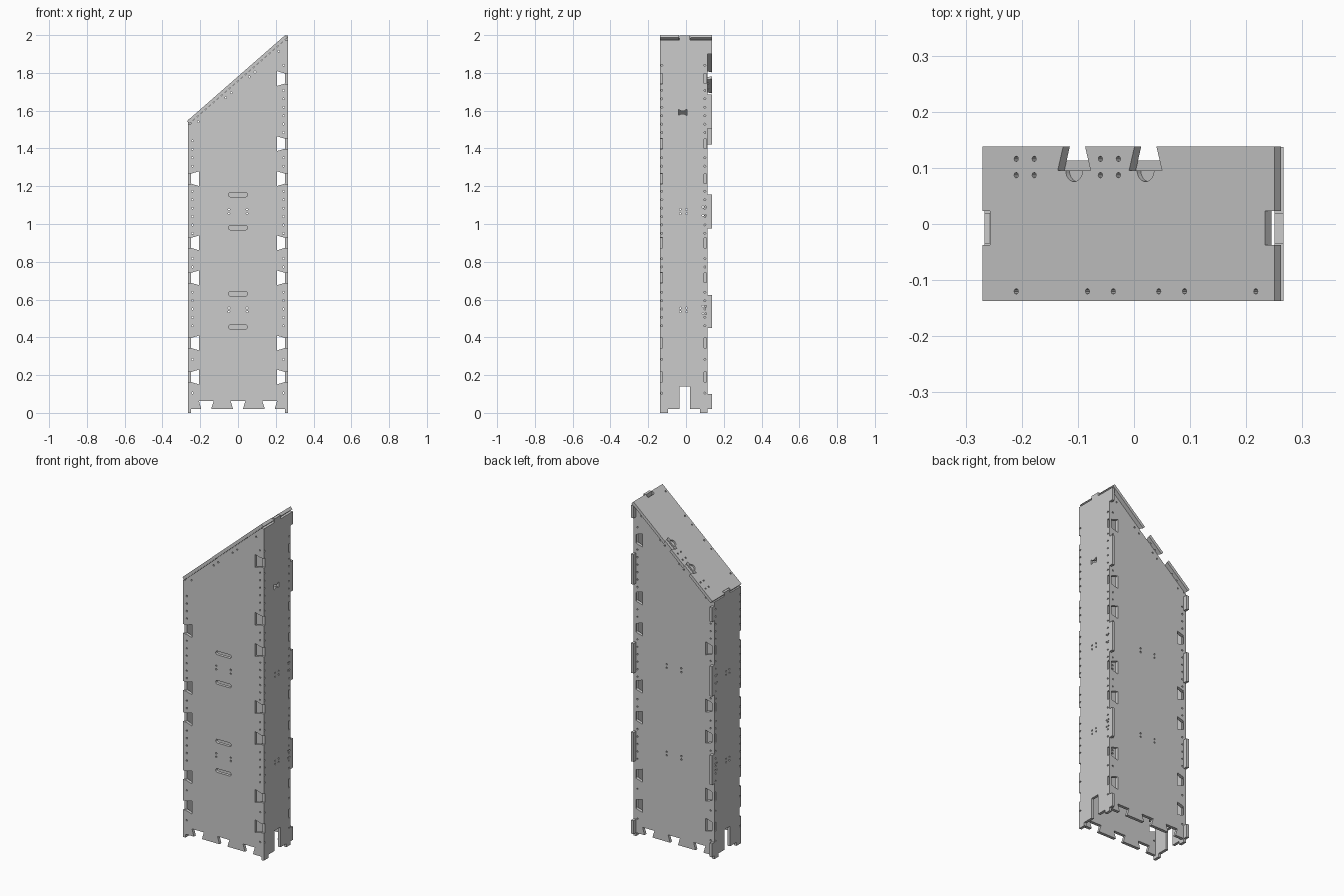
import bpy, bmesh
from math import cos, sin, pi, atan2
from mathutils import Vector as V, Matrix

if "Cube" in bpy.data.objects:
    bpy.data.objects.remove(bpy.data.objects["Cube"])

T = 0.018                      # board thickness
SLOPE = 0.875
ANG = atan2(SLOPE, 1)
C, S = cos(ANG), sin(ANG)
JOINTS = [0.19, 0.37, 0.715, 0.90, 1.24, 1.425, 1.77]


def dovetail(c, d, n, mouth=0.052, inner=0.078, depth=0.043):
    """Notch cut into an edge running along d, with n pointing inward."""
    c, d, n = V(c), V(d), V(n)
    return [c - d * mouth / 2, c - d * inner / 2 + n * depth,
            c + d * inner / 2 + n * depth, c + d * mouth / 2]


def hole(x, y, r=0.005):
    return [V((x + r * cos(i * pi / 4), y + r * sin(i * pi / 4))) for i in range(8)]


def rect(x0, x1, y0, y1):
    return [V(p) for p in ((x0, y0), (x1, y0), (x1, y1), (x0, y1))]


def stadium(z, half=0.04, r=0.011):
    pts = []
    for side, start in ((1, -pi / 2), (-1, pi / 2)):
        for i in range(9):
            a = start + pi * i / 8
            pts.append(V((side * half + r * cos(a), z + r * sin(a))))
    return pts


def board(name, outline, holes, origin, u, v, t=T):
    """Fill a flat profile with holes, give it thickness and stand it in place."""
    cu = bpy.data.curves.new(name + "_profile", 'CURVE')
    cu.dimensions, cu.fill_mode, cu.extrude = '2D', 'BOTH', t / 2
    for loop in [outline] + holes:
        pts = [V(p) for p in loop]
        pts = [p for i, p in enumerate(pts) if (p - pts[i - 1]).length > 1e-5]
        sp = cu.splines.new('POLY')
        sp.points.add(len(pts) - 1)
        for q, p in zip(sp.points, pts):
            q.co = (p.x, p.y, 0, 1)
        sp.use_cyclic_u = True
    tmp = bpy.data.objects.new(name + "_tmp", cu)
    bpy.context.collection.objects.link(tmp)
    bpy.context.view_layer.update()
    dg = bpy.context.evaluated_depsgraph_get()
    me = bpy.data.meshes.new_from_object(tmp.evaluated_get(dg))
    bpy.data.objects.remove(tmp)
    u, v = V(u), V(v)
    w = u.cross(v)
    M = Matrix((u, v, w)).transposed().to_4x4()
    M.translation = V(origin)
    bm = bmesh.new()
    bm.from_mesh(me)
    bmesh.ops.remove_doubles(bm, verts=bm.verts, dist=1e-5)
    bm.transform(M)
    bmesh.ops.recalc_face_normals(bm, faces=bm.faces)
    for f in bm.faces:
        f.smooth = False
    bm.to_mesh(me)
    bm.free()
    me.name = name
    ob = bpy.data.objects.new(name, me)
    bpy.context.collection.objects.link(ob)
    return ob


def screw_rows(columns, top, joints):
    """Small holes up the edges, skipping the joint notches."""
    out = []
    for i in range(40):
        z = 0.105 + i * 0.0445
        if z < top - 0.04 and all(abs(z - j) > 0.05 for j in joints):
            out += [hole(c, z) for c in columns]
    return out


# Front and back boards with sloped tops and dovetailed edges
def wide_outline():
    o = [V((-0.25, 0.02))]
    for x in (-0.168, 0, 0.168):
        o += dovetail((x, 0.02), (1, 0), (0, 1))
    o.append(V((0.25, 0.02)))
    for z in JOINTS:
        o += dovetail((0.25, z), (0, 1), (-1, 0))
    o += [V((0.25, 1.975)), V((-0.25, 1.975 - 0.5 * SLOPE))]
    for z in reversed(JOINTS[:5]):
        o += dovetail((-0.25, z), (0, -1), (1, 0))
    return o


wide_holes = screw_rows([0.241], 1.96, JOINTS) + screw_rows([-0.241], 1.5, JOINTS[:5])
wide_holes += [hole(x, z) for x in (-0.048, 0.048) for z in (0.535, 0.555, 1.055, 1.077)]
wide_holes += [hole(x, 1.975 + (x - 0.25) * SLOPE - 0.03)
               for x in (-0.21, -0.065, -0.035, 0.06, 0.09, 0.215)]
slots = [stadium(z) for z in (0.455, 0.63, 0.98, 1.155)]
board("front_board", wide_outline(), wide_holes + slots, (0, -0.128, 0), (1, 0, 0), (0, 0, 1))
board("back_board", wide_outline(), wide_holes, (0, 0.104, 0), (1, 0, 0), (0, 0, 1))


# Side boards with rear tabs, floor slot and a locating tab on top
def side_board(name, x, top, tabs, joints, extra):
    o = [(-0.137, 0), (-0.095, 0), (-0.095, 0.02), (-0.035, 0.02), (-0.035, 0.14),
         (0.02, 0.14), (0.02, 0.02), (0.075, 0.02), (0.075, 0), (0.113, 0)]
    for a, b in tabs:
        o += [(0.113, a), (0.137, a), (0.137, b), (0.113, b)]
    o += [(0.113, top), (0.02, top), (0.02, top + 0.022), (-0.035, top + 0.022),
          (-0.035, top), (-0.137, top)]
    for z in reversed(joints):
        o += dovetail((-0.137, z), (0, -1), (1, 0), 0.055, 0.055, 0.012)
    h = [rect(0.096, 0.108, z - 0.026, z + 0.026) for z in joints]
    h += screw_rows([-0.128, 0.1], top, joints)
    h += [hole(y, z) for y in (-0.03, 0.003) for z in (0.535, 0.555, 1.055, 1.077)]
    h += [hole(y, z) for y in (0.09, 0.104) for z in (0.525, 0.565, 1.045, 1.09)]
    return board(name, o, h + extra, (x, 0, 0), (0, 1, 0), (0, 0, 1), 0.016)


bow = [(-0.04, 1.575), (-0.025, 1.583), (-0.012, 1.583), (0.005, 1.575),
       (0.005, 1.607), (-0.012, 1.598), (-0.025, 1.598), (-0.04, 1.607)]
side_board("right_board", 0.258, 1.975,
           [(0.02, 0.1), (0.45, 0.625), (0.977, 1.155), (1.505, 1.685), (1.9, 1.975)],
           JOINTS, [bow])
side_board("left_board", -0.258, 1.53,
           [(0.02, 0.1), (0.45, 0.625), (0.977, 1.155), (1.42, 1.505)], JOINTS[:5], [])

# Sloped lid, u runs up the slope from the low left end
L = 0.52 / C
NOTCHES = (0.217, 0.386)
lid = [V(p) for p in ((0, -0.137), (L, -0.137), (L, -0.037), (L - 0.022, -0.037),
                      (L - 0.022, 0.023), (L, 0.023), (L, 0.138))]
for s in reversed(NOTCHES):
    lid += dovetail((s, 0.138), (-1, 0), (0, -1))
lid += [V(p) for p in ((0, 0.138), (0, 0.023), (0.018, 0.023), (0.018, -0.037), (0, -0.037))]
lid_holes = [hole((x + 0.27) / C, y) for x in (-0.21, -0.178, -0.06, -0.028) for y in (0.087, 0.116)]
lid_holes += [hole((x + 0.27) / C, -0.12) for x in (-0.21, -0.083, -0.037, 0.044, 0.09, 0.217)]
u, v, w = V((C, 0, S)), V((0, 1, 0)), V((-S, 0, C))
base = V((-0.27, 0, 1.545))
lid_ob = board("sloped_lid", lid, lid_holes, base - w * T / 2, u, v)

# Half-round recesses beside the lid notches
for i, s in enumerate(NOTCHES):
    bm = bmesh.new()
    bmesh.ops.create_cone(bm, cap_ends=True, segments=24, radius1=0.02, radius2=0.02, depth=0.02)
    M = Matrix((u, v, w)).transposed().to_4x4()
    M.translation = base + u * s + v * 0.0955
    bm.transform(M)
    me = bpy.data.meshes.new("recess_cutter")
    bm.to_mesh(me)
    bm.free()
    cutter = bpy.data.objects.new("recess_cutter_%d" % i, me)
    bpy.context.collection.objects.link(cutter)
    cutter.hide_render = True
    cutter.display_type = 'WIRE'
    m = lid_ob.modifiers.new("recess", 'BOOLEAN')
    m.operation, m.solver, m.object = 'DIFFERENCE', 'EXACT', cutter
